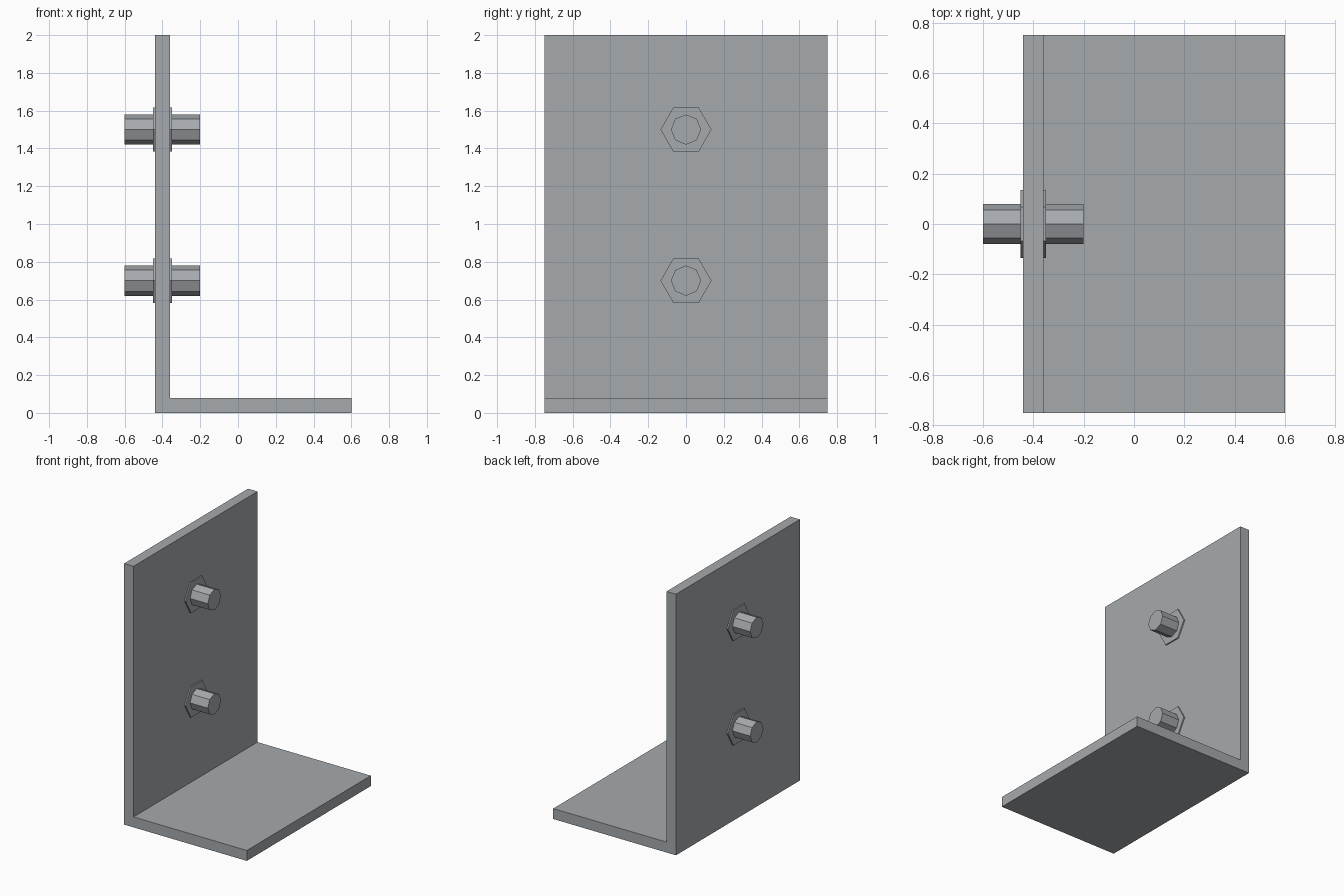
import bpy
import bmesh
from math import pi
from mathutils import Matrix

cube = bpy.data.objects.get("Cube")
if cube:
    bpy.data.objects.remove(cube, do_unlink=True)

# Single steel grey
steel = bpy.data.materials.new("steel_grey")
steel.use_nodes = True
colour = (0.38, 0.40, 0.42, 1)
steel.diffuse_color = colour
steel.node_tree.nodes["Principled BSDF"].inputs["Base Color"].default_value = colour


def finish(name, bm):
    bmesh.ops.recalc_face_normals(bm, faces=bm.faces)
    mesh = bpy.data.meshes.new(name)
    bm.to_mesh(mesh)
    bm.free()
    mesh.materials.append(steel)
    obj = bpy.data.objects.new(name, mesh)
    bpy.context.collection.objects.link(obj)
    return obj


def prism_x(name, sides, radius, x0, x1, z):
    """Flat-sided prism along x, with one corner pointing along y."""
    bm = bmesh.new()
    bmesh.ops.create_cone(bm, cap_ends=True, segments=sides,
                          radius1=radius, radius2=radius, depth=x1 - x0)
    bmesh.ops.transform(bm, matrix=Matrix.Rotation(pi / 2, 4, "Y"), verts=bm.verts)
    bmesh.ops.translate(bm, vec=((x0 + x1) / 2, 0, z), verts=bm.verts)
    return finish(name, bm)


# L-shaped bracket: profile in xz, extruded along y
WALL_BACK, WALL_FRONT, TOE, THICK, HALF = -0.44, -0.36, 0.6, 0.08, 0.75
profile = [(WALL_BACK, 0), (TOE, 0), (TOE, THICK), (WALL_FRONT, THICK),
           (WALL_FRONT, 2), (WALL_BACK, 2)]
bm = bmesh.new()
face = bm.faces.new([bm.verts.new((x, -HALF, z)) for x, z in profile])
extruded = bmesh.ops.extrude_face_region(bm, geom=[face])["geom"]
bmesh.ops.translate(bm, vec=(0, 2 * HALF, 0),
                    verts=[v for v in extruded if isinstance(v, bmesh.types.BMVert)])
finish("angle_bracket", bm)

# Bolts through the wall, with a thin hexagonal nut on each face
for label, z in (("lower", 0.7), ("upper", 1.5)):
    prism_x(label + "_bolt", 8, 0.08, -0.6, -0.2, z)
    for side, x0, x1 in (("outer", WALL_BACK - 0.01, WALL_BACK),
                         ("inner", WALL_FRONT, WALL_FRONT + 0.01)):
        nut = prism_x(f"{label}_{side}_nut", 6, 0.135, x0, x1, z)
        # Corners point sideways along y
        nut.data.transform(Matrix.Translation((0, 0, z))
                           @ Matrix.Rotation(pi / 2, 4, "X")
                           @ Matrix.Translation((0, 0, -z)))
        if max(abs(v.co.y) for v in nut.data.vertices) < 0.13:
            nut.data.transform(Matrix.Translation((0, 0, z))
                               @ Matrix.Rotation(pi / 2, 4, "X")
                               @ Matrix.Translation((0, 0, -z)))
